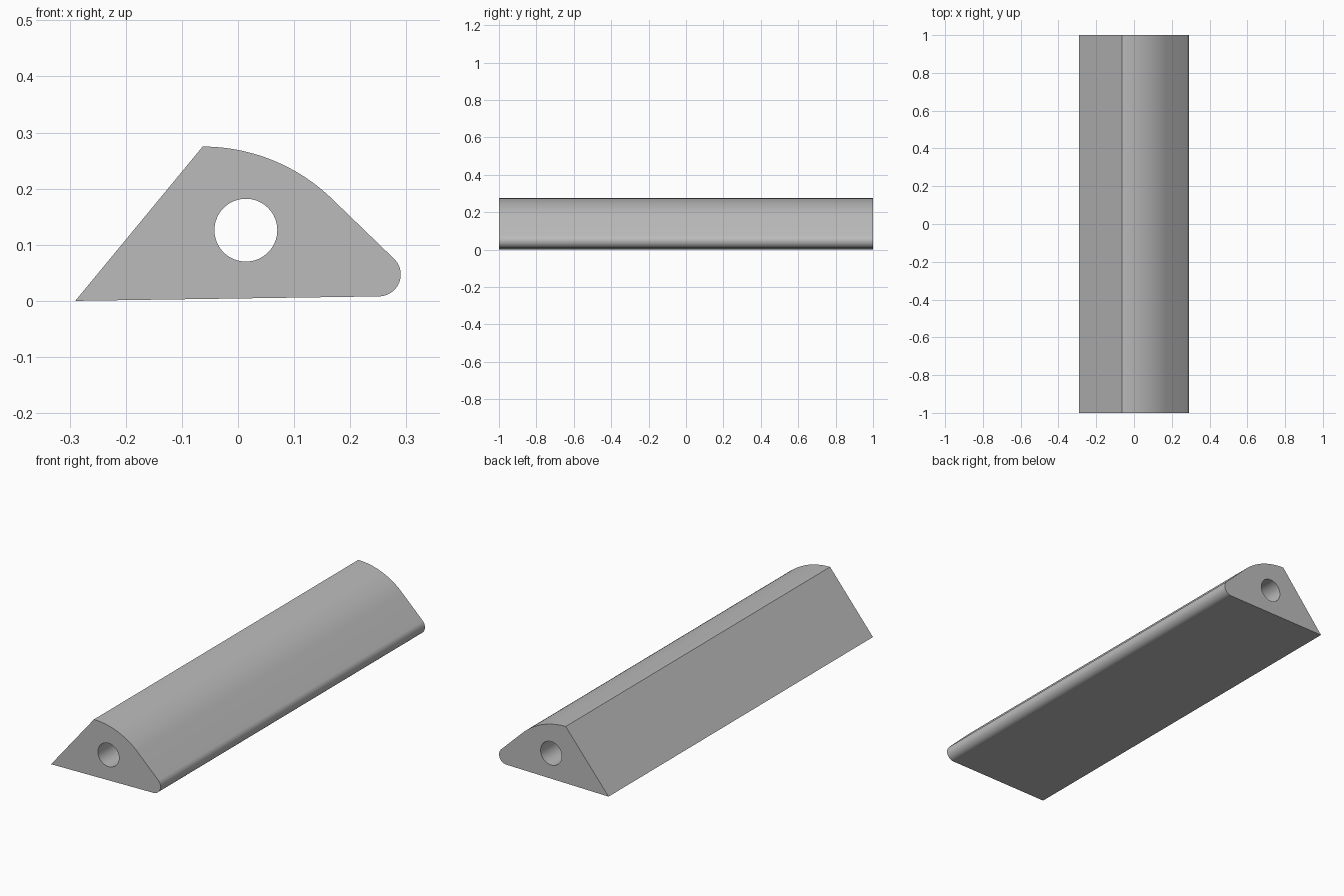
import bpy, bmesh
from math import cos, sin, radians
from mathutils import Vector

if "Cube" in bpy.data.objects:
    bpy.data.objects.remove(bpy.data.objects["Cube"], do_unlink=True)

LENGTH = 2.0


def arc(cx, cz, r, start, end, steps):
    """Points along an arc in the xz plane, angles in degrees."""
    angles = [radians(start + (end - start) * i / steps) for i in range(steps + 1)]
    return [(cx + r * cos(a), cz + r * sin(a)) for a in angles]


def prism(name, points, length):
    """Extrude a closed xz outline along y, centred on y = 0."""
    bm = bmesh.new()
    face = bm.faces.new([bm.verts.new((x, -length / 2, z)) for x, z in points])
    made = bmesh.ops.extrude_face_region(bm, geom=[face])["geom"]
    verts = [v for v in made if isinstance(v, bmesh.types.BMVert)]
    bmesh.ops.translate(bm, verts=verts, vec=Vector((0, length, 0)))
    bmesh.ops.recalc_face_normals(bm, faces=bm.faces)
    mesh = bpy.data.meshes.new(name)
    bm.to_mesh(mesh)
    bm.free()
    obj = bpy.data.objects.new(name, mesh)
    bpy.context.collection.objects.link(obj)
    return obj


# Material
grey = bpy.data.materials.new("mid grey")
grey.use_nodes = True
colour = (0.5, 0.5, 0.5, 1)
grey.diffuse_color = colour
grey.node_tree.nodes["Principled BSDF"].inputs["Base Color"].default_value = colour

# Bar: sharp toe, sloped back, curved crown, rounded nose
crown = arc(-0.063, -0.057, 0.332, 90, 45, 24)
nose = arc(0.251, 0.047, 0.039, 45, -89, 20)
bar = prism("profile_bar", [(-0.29, 0)] + crown + nose, LENGTH)
bar.data.materials.append(grey)

# Round bore along the full length
cutter = prism("bore_cutter", arc(0.014, 0.126, 0.056, 0, 360, 64)[:-1], LENGTH + 0.2)
cutter.data.materials.append(grey)
cutter.hide_render = True
bore = bar.modifiers.new("bore", "BOOLEAN")
bore.operation = "DIFFERENCE"
bore.solver = "EXACT"
bore.object = cutter

bpy.ops.object.select_all(action="DESELECT")
bpy.context.view_layer.objects.active = bar
bar.select_set(True)
bpy.ops.object.modifier_apply(modifier=bore.name)
bpy.data.objects.remove(cutter, do_unlink=True)

bpy.ops.object.shade_smooth_by_angle(angle=radians(30))
